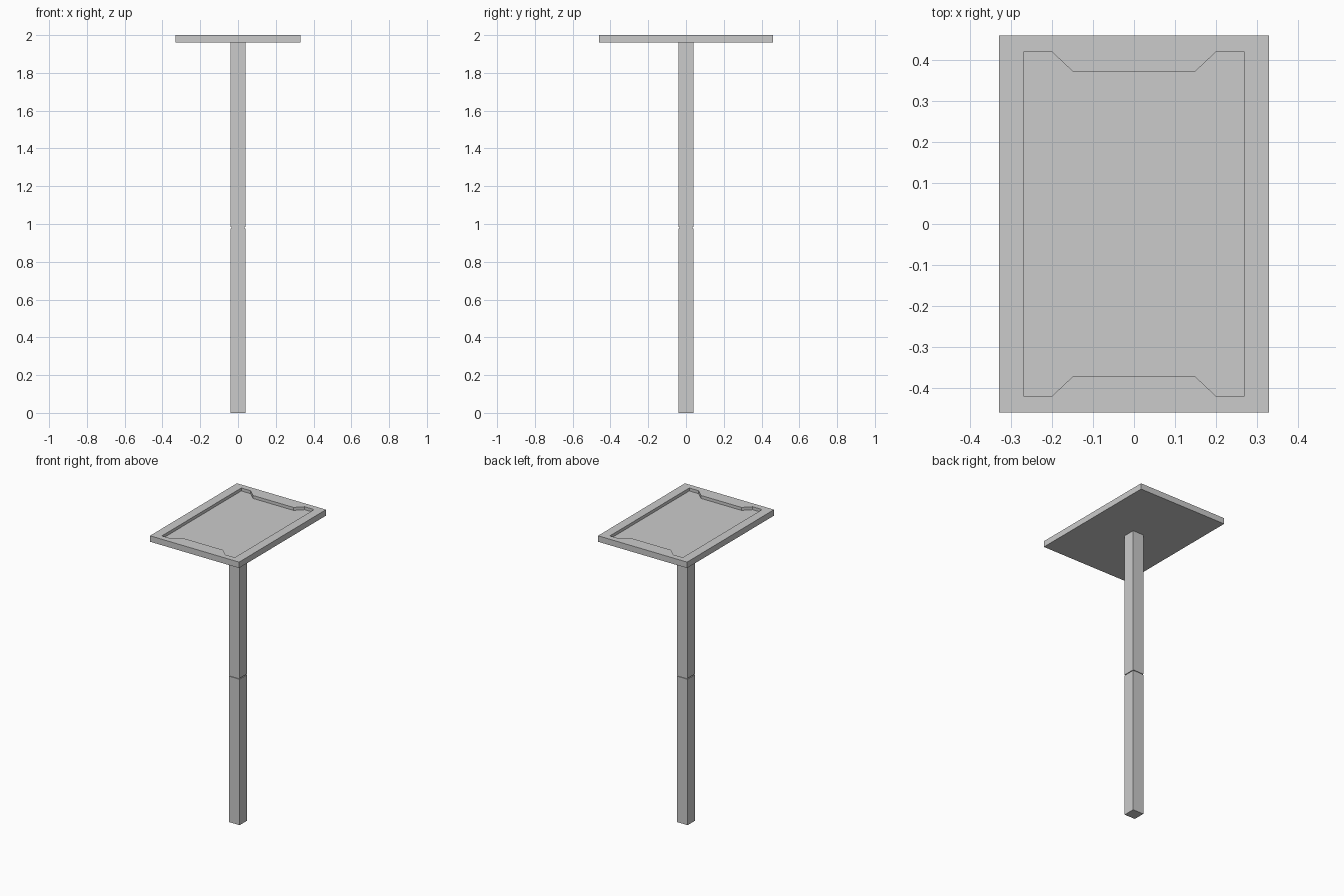
import bpy
import bmesh

cube = bpy.data.objects.get("Cube")
if cube:
    bpy.data.objects.remove(cube, do_unlink=True)

# Single plain grey
grey = bpy.data.materials.new("plain_grey")
grey.use_nodes = True
COLOR = (0.6, 0.6, 0.6, 1)
grey.diffuse_color = COLOR
grey.node_tree.nodes["Principled BSDF"].inputs["Base Color"].default_value = COLOR


def finish(name, bm):
    bmesh.ops.recalc_face_normals(bm, faces=bm.faces)
    mesh = bpy.data.meshes.new(name)
    bm.to_mesh(mesh)
    bm.free()
    mesh.materials.append(grey)
    obj = bpy.data.objects.new(name, mesh)
    bpy.context.collection.objects.link(obj)
    return obj


def prism(name, outline, bottom, top):
    bm = bmesh.new()
    face = bm.faces.new([bm.verts.new((x, y, bottom)) for x, y in outline])
    ext = bmesh.ops.extrude_face_region(bm, geom=[face])["geom"]
    verts = [v for v in ext if isinstance(v, bmesh.types.BMVert)]
    bmesh.ops.translate(bm, verts=verts, vec=(0, 0, top - bottom))
    return finish(name, bm)


def rectangle(x, y):
    return [(-x, -y), (x, -y), (x, y), (-x, y)]


# Square post in two lengths, with a thin shadow groove at the joint
HALF, JOINT, GAP, PLATE = 0.04, 0.98, 0.003, 1.96
prism("lower_post", rectangle(HALF, HALF), 0, JOINT - GAP)
prism("upper_post", rectangle(HALF, HALF), JOINT + GAP, PLATE)
prism("post_joint", rectangle(HALF - 0.005, HALF - 0.005), JOINT - GAP, JOINT + GAP)

# Tray top with a recess whose short ends step inward
tray = prism("tray_top", rectangle(0.33, 0.46), PLATE, 2.0)
quarter = [(0.27, 0.42), (0.20, 0.42), (0.15, 0.373)]
back = quarter + [(-x, y) for x, y in reversed(quarter)]
outline = back + [(-x, -y) for x, y in back]
cutter = prism("recess_cutter", outline, 1.98, 2.1)
cutter.hide_render = True
cutter.hide_viewport = True
cut = tray.modifiers.new("recess", "BOOLEAN")
cut.operation = "DIFFERENCE"
cut.solver = "EXACT"
cut.object = cutter
